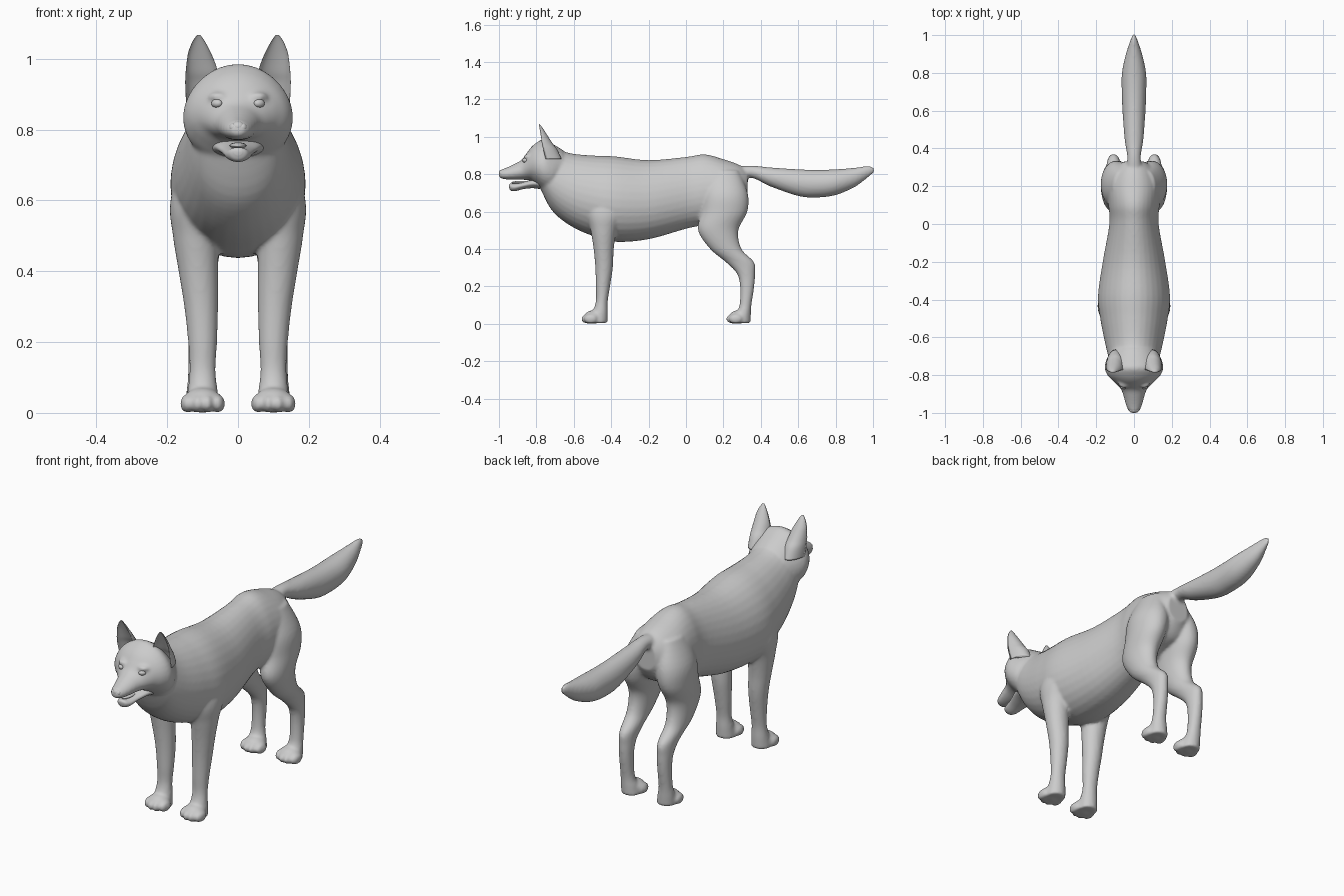
import bpy, bmesh, math
from mathutils import Vector, Matrix

cube = bpy.data.objects.get("Cube")
if cube:
    bpy.data.objects.remove(cube)

fur = bpy.data.materials.new("light grey")
fur.use_nodes = True
fur.diffuse_color = (0.6, 0.6, 0.6, 1)
fur.node_tree.nodes["Principled BSDF"].inputs["Base Color"].default_value = (0.6, 0.6, 0.6, 1)


def finish(name, bm):
    bmesh.ops.recalc_face_normals(bm, faces=bm.faces)
    mesh = bpy.data.meshes.new(name)
    bm.to_mesh(mesh)
    bm.free()
    mesh.shade_smooth()
    mesh.materials.append(fur)
    obj = bpy.data.objects.new(name, mesh)
    bpy.context.collection.objects.link(obj)
    return obj


def refine(rows, steps=5):
    """Catmull-Rom interpolation of section rows."""
    out = []
    last = len(rows) - 1
    for i in range(last):
        a, b, c, d = (rows[max(i - 1, 0)], rows[i], rows[i + 1], rows[min(i + 2, last)])
        for k in range(steps):
            t = k / steps
            out.append([q + t / 2 * (r - p + t * (2 * p - 5 * q + 4 * r - s + t * (3 * (q - r) + s - p)))
                        for p, q, r, s in zip(a, b, c, d)])
    return out + [list(rows[-1])]


def loft(name, rows, ring, segs=32):
    """Skin the rings made by ring(row, cosine, sine)."""
    bm = bmesh.new()
    loops = []
    for row in refine(rows):
        angles = [2 * math.pi * k / segs for k in range(segs)]
        loops.append([bm.verts.new(ring(row, math.cos(a), math.sin(a))) for a in angles])
    for low, high in zip(loops, loops[1:]):
        for k in range(segs):
            n = (k + 1) % segs
            bm.faces.new((low[k], low[n], high[n], high[k]))
    bm.faces.new(loops[0])
    bm.faces.new(loops[-1])
    return finish(name, bm)


def along(egg):
    """Upright rings from rows of y, top, bottom, half width."""
    def ring(r, c, s):
        return (r[3] * c * (1 - egg * s), r[0], (r[1] + r[2]) / 2 + (r[1] - r[2]) / 2 * s)
    return ring


def level(side):
    """Level rings from rows of z, x, y, half width, half depth."""
    return lambda r, c, s: (side * (r[1] + r[3] * c), r[2] + r[4] * s, r[0])


def cup(side):
    """Crescent rings, hollow at the front."""
    return lambda r, c, s: (side * (r[1] + r[3] * c), r[2] + r[4] * (s if s > 0 else -0.55 * s), r[0])


def ball(name, centre, size, tilt=0):
    bm = bmesh.new()
    bmesh.ops.create_uvsphere(bm, u_segments=20, v_segments=12, radius=1)
    bm.transform(Matrix.Translation(centre) @ Matrix.Rotation(tilt, 4, 'Z') @ Matrix.Diagonal((*size, 1)))
    return finish(name, bm)


# Trunk, head and tail
parts = [
    loft("trunk", [(-.79, .93, .75, .10), (-.72, .945, .61, .13), (-.62, .912, .525, .155),
                   (-.5, .9, .47, .178), (-.38, .895, .438, .19), (-.2, .875, .452, .165),
                   (0, .892, .508, .13), (.1, .906, .53, .135), (.2, .88, .57, .14),
                   (.28, .852, .6, .115), (.33, .82, .67, .06)], along(.1)),
    loft("head", [(-.66, .93, .74, .11), (-.71, .96, .70, .142), (-.76, .986, .71, .155),
                  (-.8, .968, .742, .14), (-.83, .942, .765, .112), (-.855, .908, .769, .086),
                  (-.88, .875, .77, .066), (-.92, .853, .77, .053), (-.96, .835, .772, .042),
                  (-.985, .826, .776, .031), (-1, .815, .785, .018)], along(.1)),
    loft("tail", [(.26, .84, .76, .05), (.35, .846, .78, .036), (.45, .836, .735, .05),
                  (.6, .826, .683, .061), (.7, .823, .675, .065), (.8, .826, .688, .064),
                  (.9, .834, .73, .043), (.97, .843, .78, .02), (1.005, .838, .808, .006)], along(0)),
]

# Legs and paws
front = [(.74, .1, -.42, .05, .09), (.6, .123, -.43, .068, .1), (.5, .12, -.44, .064, .07),
         (.4, .112, -.44, .056, .054), (.3, .104, -.438, .048, .047), (.2, .1, -.444, .041, .038),
         (.12, .1, -.45, .037, .032), (.06, .1, -.46, .043, .042), (.004, .1, -.475, .05, .055)]
hind = [(.82, .07, .2, .04, .08), (.7, .088, .21, .08, .12), (.6, .1, .205, .076, .123),
        (.5, .106, .172, .064, .108), (.4, .11, .213, .05, .084), (.33, .108, .288, .04, .076),
        (.27, .108, .32, .035, .049), (.2, .108, .327, .033, .038), (.1, .108, .318, .034, .032),
        (.05, .104, .305, .043, .042), (.004, .1, .295, .048, .05)]
for side, word in ((1, "left"), (-1, "right")):
    for place, rows, heel in (("front", front, -.475), ("hind", hind, .3)):
        label = f"{word}_{place}"
        parts.append(loft(label + "_leg", rows, level(side)))
        parts.append(ball(label + "_paw", (side * .1, heel - .02, .036), (.054, .05, .036)))
        for k in range(4):
            off = (k - 1.5) * .03
            reach = .05 if k in (1, 2) else .036
            parts.append(ball(label + "_toe", (side * (.1 + off), heel - reach, .026),
                              (.018, .036, .026), -side * off * 3))
    # Brow over each eye
    parts.append(ball(word + "_brow", (side * .058, -.846, .893), (.028, .022, .014), side * .5))

# Blend everything into one continuous skin
bpy.ops.object.select_all(action='DESELECT')
for part in parts:
    part.select_set(True)
bpy.context.view_layer.objects.active = parts[0]
bpy.ops.object.join()
body = bpy.context.object
body.name = "body"
skin = body.modifiers.new("skin", 'REMESH')
skin.mode = 'VOXEL'
skin.voxel_size = .0075
skin.use_smooth_shade = True
soft = body.modifiers.new("soften", 'SMOOTH')
soft.factor = .5
soft.iterations = 7

# Ears and eyes
ear = [(.88, .097, -.75, .05, .085), (.93, .099, -.763, .05, .075), (.96, .102, -.77, .046, .06),
       (.99, .105, -.774, .04, .044), (1.02, .109, -.779, .031, .03), (1.05, .111, -.784, .017, .015),
       (1.068, .111, -.787, .004, .004)]
for side, word in ((1, "left"), (-1, "right")):
    loft(word + "_ear", ear, cup(side))
    ball(word + "_eye", (side * .06, -.861, .874), (.017, .012, .012), side * .6)
    ball(word + "_nostril_wing", (side * .013, -.986, .806), (.012, .012, .013))

# Nose, jaw and tongue
ball("nose", (0, -.984, .808), (.02, .016, .016))
loft("jaw", [(-.78, .775, .72, .075), (-.82, .772, .725, .064), (-.87, .758, .72, .047),
             (-.915, .75, .709, .037), (-.938, .75, .713, .026), (-.946, .745, .728, .012)], along(-.1))
ball("tongue", (0, -.88, .755), (.024, .055, .009))
